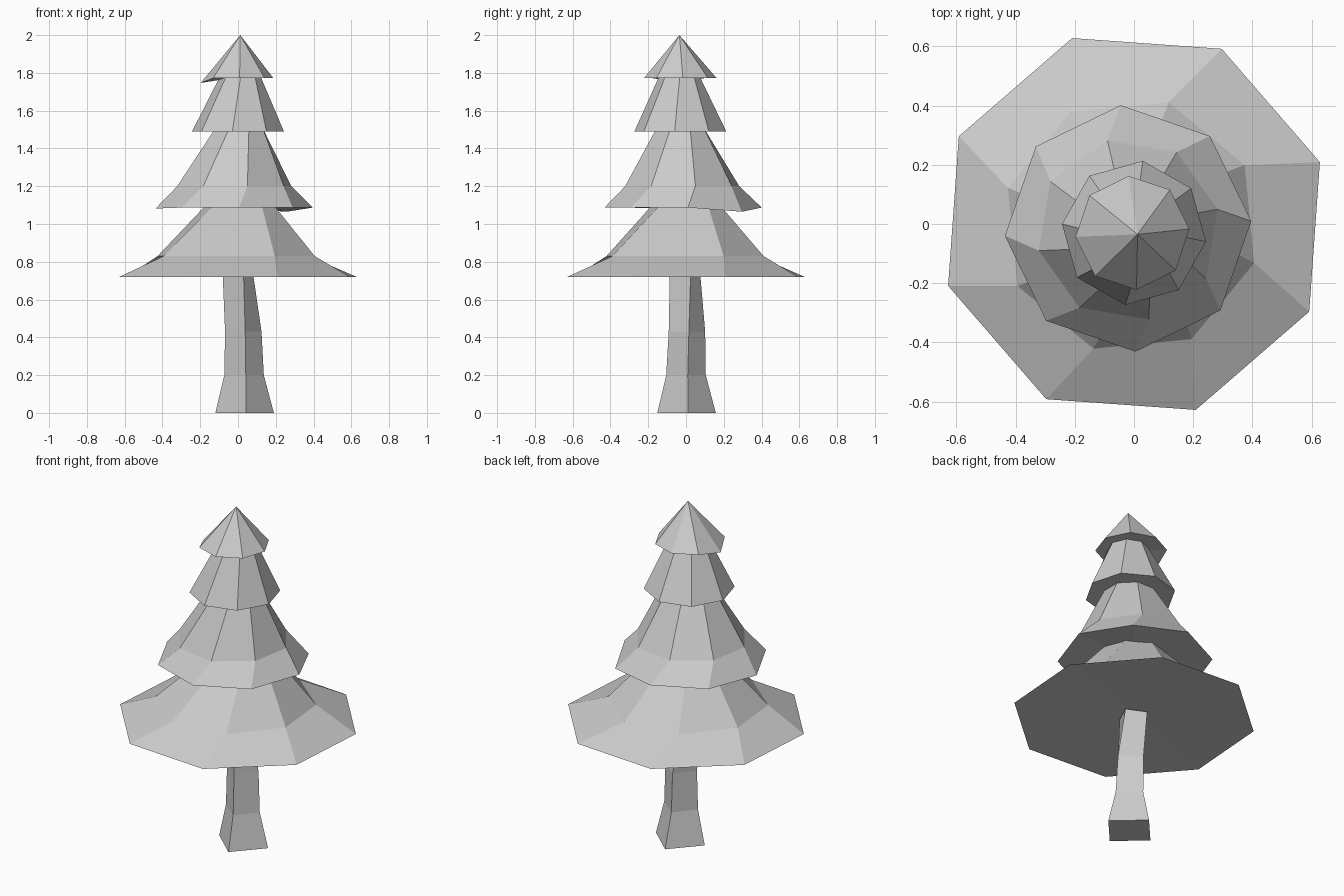
import bpy, bmesh
from math import cos, sin, radians, tau

if "Cube" in bpy.data.objects:
    bpy.data.objects.remove(bpy.data.objects["Cube"], do_unlink=True)

GREY = (0.6, 0.6, 0.6, 1)
grey = bpy.data.materials.new("plain grey")
grey.use_nodes = True
grey.diffuse_color = GREY
grey.node_tree.nodes["Principled BSDF"].inputs["Base Color"].default_value = GREY


def loft(name, sides, rings, tip=None, droop=None, dent=0.0):
    """Skin rings of (z, centre x, centre y, radius, turn), closed at both ends."""
    bm = bmesh.new()
    loops = []
    for z, cx, cy, r, turn in rings:
        angles = [radians(turn) + tau * k / sides for k in range(sides)]
        loops.append([bm.verts.new((cx + r * cos(a), cy + r * sin(a), z)) for a in angles])
    # Sagging corners of the lowest ring
    for k, dz in (droop or {}).items():
        loops[0][k].co.z += dz
    for low, high in zip(loops, loops[1:]):
        for k in range(sides):
            n = (k + 1) % sides
            bm.faces.new((low[k], low[n], high[n], high[k]))

    # Underside as a shallow fan
    z, cx, cy = rings[0][:3]
    hub = bm.verts.new((cx, cy, z + dent))
    for k in range(sides):
        bm.faces.new((loops[0][(k + 1) % sides], loops[0][k], hub))
    # Pointed or flat top
    if tip:
        point = bm.verts.new(tip)
        for k in range(sides):
            bm.faces.new((loops[-1][k], loops[-1][(k + 1) % sides], point))
    else:
        bm.faces.new(loops[-1])

    bmesh.ops.recalc_face_normals(bm, faces=bm.faces[:])
    mesh = bpy.data.meshes.new(name)
    bm.to_mesh(mesh)
    bm.free()
    mesh.materials.append(grey)
    obj = bpy.data.objects.new(name, mesh)
    bpy.context.collection.objects.link(obj)
    return obj


# Four-sided trunk, flared at the foot and leaning slightly
loft("trunk", 4, [
    (0.0, 0.035, 0.003, 0.155, 3),
    (0.2, 0.032, 0.0, 0.105, 5),
    (0.43, 0.028, 0.005, 0.097, 6),
    (0.73, 0.0, -0.005, 0.086, 20),
])

# Foliage tiers, widest at the bottom
loft("lowest_branches", 8, [
    (0.72, 0.0, 0.0, 0.662, 18.4),
    (0.83, -0.01, -0.005, 0.435, 28),
    (1.1, 0.01, 0.0, 0.18, 40),
], dent=0.02)
loft("lower_branches", 8, [
    (1.087, -0.02, -0.015, 0.417, 3.4),
    (1.2, -0.02, -0.02, 0.31, 13),
    (1.5, 0.005, -0.03, 0.14, 22),
], droop={1: -0.022, 4: -0.005}, dent=0.01)
loft("upper_branches", 8, [
    (1.49, 0.0, -0.03, 0.245, -7),
    (1.78, 0.012, -0.035, 0.108, 1),
], dent=0.005)
loft("treetop", 8, [
    (1.772, -0.005, -0.03, 0.193, 4),
], tip=(0.012, -0.035, 2.0), droop={4: -0.025}, dent=0.005)
